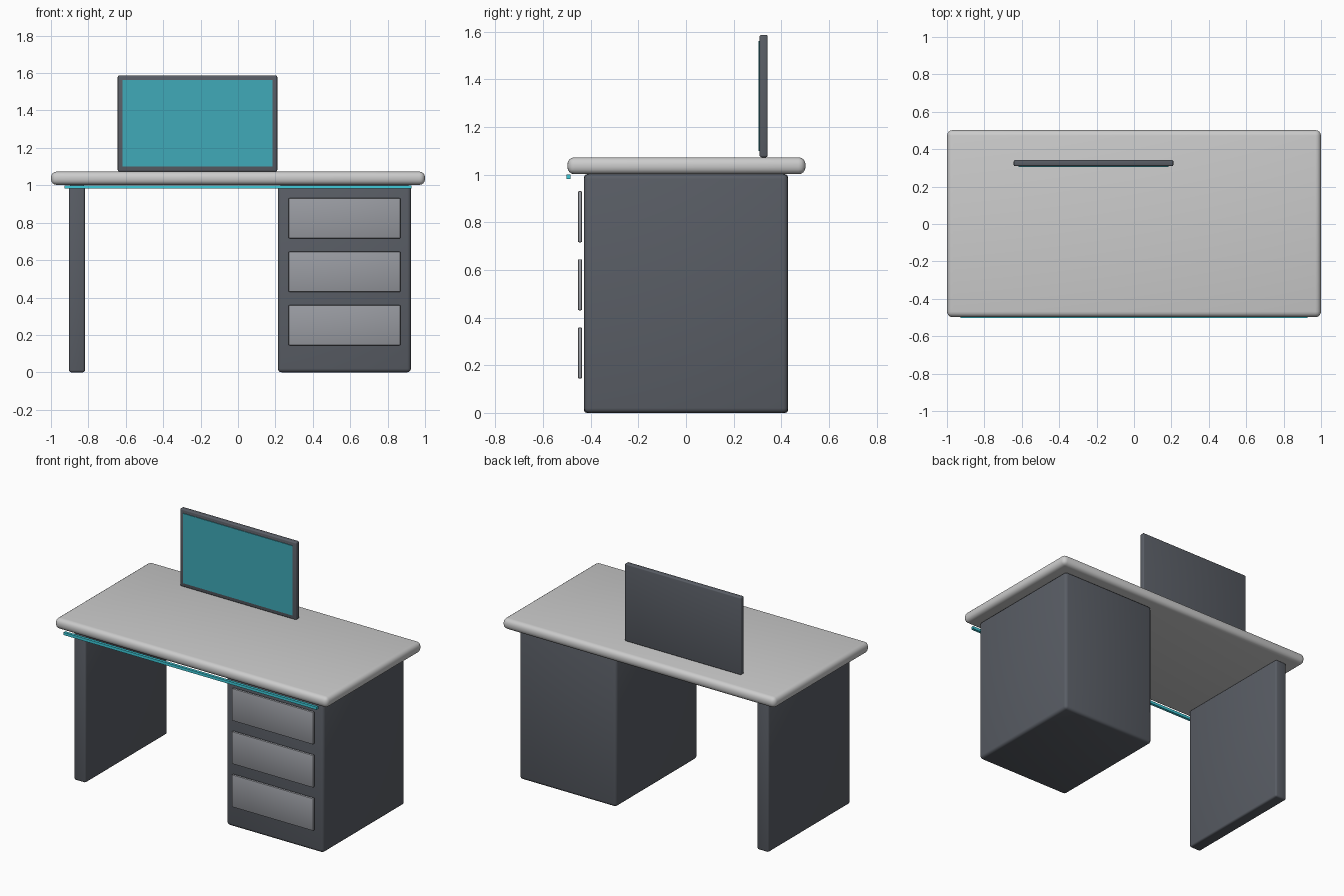
import bpy

if "Cube" in bpy.data.objects:
    bpy.data.objects.remove(bpy.data.objects["Cube"])


def material(name, rgb):
    m = bpy.data.materials.new(name)
    m.diffuse_color = (*rgb, 1)
    m.use_nodes = True
    m.node_tree.nodes["Principled BSDF"].inputs["Base Color"].default_value = m.diffuse_color
    return m


def box(name, x, y, z, bevel=0.0, segments=3, mat=None):
    """Rounded box given by its (min, max) extents on each axis."""
    ext = (x, y, z)
    bpy.ops.mesh.primitive_cube_add(size=1, location=[(a + b) / 2 for a, b in ext])
    ob = bpy.context.object
    ob.name = name
    ob.scale = [b - a for a, b in ext]
    bpy.ops.object.transform_apply(location=False, rotation=False, scale=True)
    if bevel:
        mod = ob.modifiers.new("Bevel", 'BEVEL')
        mod.width = bevel
        mod.segments = segments
        bpy.ops.object.modifier_apply(modifier=mod.name)
        bpy.ops.object.shade_smooth_by_angle()
    if mat:
        ob.data.materials.append(mat)
    return ob


dark = material("dark_grey", (0.10, 0.11, 0.13))
mid = material("mid_grey", (0.32, 0.33, 0.36))
light = material("light_grey", (0.60, 0.60, 0.62))
teal = material("teal", (0.05, 0.40, 0.48))
cyan = material("cyan", (0.05, 0.60, 0.70))

# Desktop slab
box("desktop", (-1, 1), (-0.498, 0.502), (1.002, 1.073), 0.03, 4, light)

# Supports: side panel leg and drawer pedestal
box("side_panel_leg", (-0.904, -0.818), (-0.428, 0.428), (0, 1.002), 0.012, 3, dark)
box("drawer_pedestal", (0.213, 0.925), (-0.428, 0.428), (0, 1.002), 0.02, 3, dark)

# Three drawer fronts, floating just off the pedestal
for i in range(3):
    z = 0.144 + 0.286 * i
    box(f"drawer_front_{i + 1}", (0.27, 0.869), (-0.454, -0.436),
        (z, z + 0.215), 0.006, 2, mid)

# Light strip under the front edge
box("light_strip", (-0.928, 0.928), (-0.502, -0.484), (0.982, 1.0), mat=cyan)

# Monitor
box("monitor_body", (-0.643, 0.21), (0.309, 0.343), (1.073, 1.587), 0.008, 3, dark)
box("monitor_screen", (-0.618, 0.185), (0.305, 0.315), (1.1, 1.562), mat=teal)
